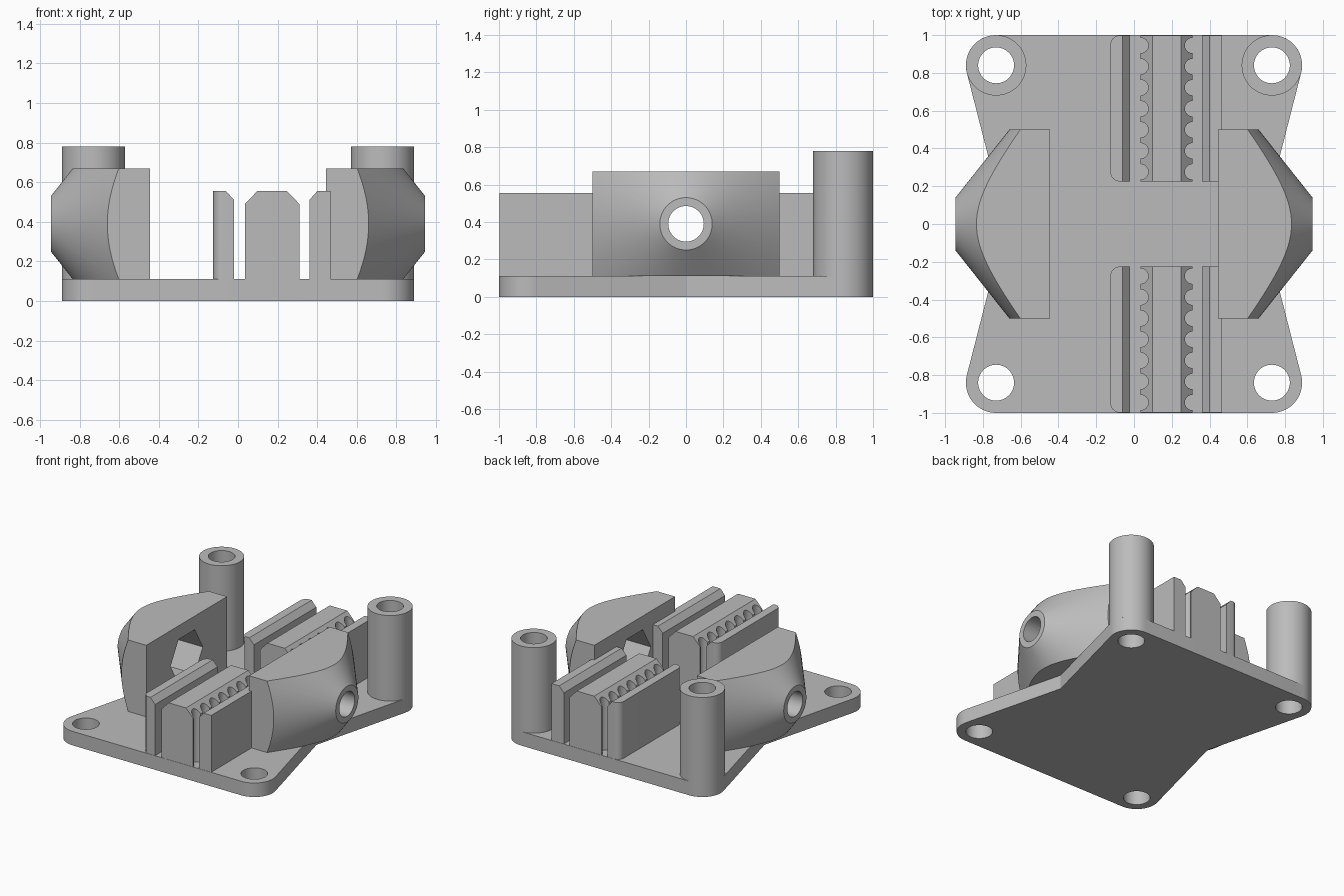
import bpy, bmesh
from math import pi, sin, cos, radians
from mathutils import Matrix, Vector

if "Cube" in bpy.data.objects:
    bpy.data.objects.remove(bpy.data.objects["Cube"], do_unlink=True)

GREY = (0.5, 0.5, 0.5, 1.0)
mat = bpy.data.materials.new("plain grey")
mat.use_nodes = True
mat.diffuse_color = GREY
mat.node_tree.nodes["Principled BSDF"].inputs["Base Color"].default_value = GREY

PLATE_Z = 0.11
HOLE_R = 0.095
CORNER = Vector((0.73, 0.84))
CORNER_R = 0.16


def finish(bm, name):
    bmesh.ops.recalc_face_normals(bm, faces=bm.faces)
    me = bpy.data.meshes.new(name)
    bm.to_mesh(me)
    bm.free()
    me.materials.append(mat)
    ob = bpy.data.objects.new(name, me)
    bpy.context.scene.collection.objects.link(ob)
    return ob


def add_cyl(bm, centre, r1, r2, depth, turn=None, segs=64):
    m = Matrix.Translation(centre) @ (turn or Matrix())
    bmesh.ops.create_cone(bm, cap_ends=True, segments=segs, radius1=r1,
                          radius2=r2, depth=depth, matrix=m)


def cylinder(name, *args, **kw):
    bm = bmesh.new()
    add_cyl(bm, *args, **kw)
    return finish(bm, name)


def prism(name, points, direction, bevel_x=None):
    """Extrude a closed outline; optionally round upright edges at one x."""
    bm = bmesh.new()
    face = bm.faces.new([bm.verts.new(p) for p in points])
    out = bmesh.ops.extrude_face_region(bm, geom=[face])
    moved = [g for g in out["geom"] if isinstance(g, bmesh.types.BMVert)]
    bmesh.ops.translate(bm, verts=moved, vec=direction)
    if bevel_x is not None:
        edges = [e for e in bm.edges
                 if all(abs(v.co.x - bevel_x) < 1e-4 for v in e.verts)
                 and abs(e.verts[0].co.y - e.verts[1].co.y) < 1e-4]
        bmesh.ops.bevel(bm, geom=edges, offset=0.05, segments=8,
                        profile=0.5, affect='EDGES')
    return finish(bm, name)


def boolean(ob, cutter, op='DIFFERENCE'):
    mod = ob.modifiers.new("cut", 'BOOLEAN')
    mod.operation, mod.object, mod.solver = op, cutter, 'EXACT'
    bpy.context.view_layer.objects.active = ob
    bpy.ops.object.modifier_apply(modifier=mod.name)
    bpy.data.objects.remove(cutter, do_unlink=True)


parts = []

# Base plate: rounded corners, sides pinched to a shallow V
quarter = []
for i in range(17):
    a = radians(-14.4 + 104.4 * i / 16)
    quarter.append((CORNER.x + CORNER_R * cos(a), CORNER.y + CORNER_R * sin(a)))
half = quarter + [(-x, y) for x, y in reversed(quarter)]
outline = [(0.68, 0)] + half + [(-0.68, 0)] + [(-x, -y) for x, y in half]
plate = prism("base_plate", [(x, y, 0) for x, y in outline], (0, 0, PLATE_Z))
holes = bmesh.new()
for sx in (-1, 1):
    for sy in (-1, 1):
        add_cyl(holes, (sx * CORNER.x, sy * CORNER.y, 0), HOLE_R, HOLE_R, 1)
boolean(plate, finish(holes, "plate_holes"))
parts.append(plate)

# Hollow posts at the back corners
for side, s in (("left", 1), ("right", -1)):
    x, y = s * CORNER.x, CORNER.y
    post = cylinder(side + "_post", (x, y, (PLATE_Z + 0.78) / 2),
                    CORNER_R, CORNER_R, 0.78 - PLATE_Z)
    boolean(post, cylinder("post_hole", (x, y, 0.5), HOLE_R, HOLE_R, 2))
    parts.append(post)

# Side bosses: a block trimmed by a sideways cone, with bore and nut pocket
for side, s in (("left", 1), ("right", -1)):
    turn = Matrix.Rotation(s * pi / 2, 4, 'Y')
    corners = [(s * x, y, PLATE_Z) for x, y in
               ((0.445, -0.5), (0.98, -0.5), (0.98, 0.5), (0.445, 0.5))]
    boss = prism(side + "_boss", corners, (0, 0, 0.56))
    boolean(boss, cylinder("cone", (s * 0.6725, 0, 0.39), 0.828, 0.14, 0.545,
                           turn, 96), 'INTERSECT')
    boolean(boss, cylinder("bore", (s * 0.7, 0, 0.39), HOLE_R, HOLE_R, 1, turn))
    boolean(boss, cylinder("nut_pocket", (s * 0.545, 0, 0.39), 0.2, 0.2, 0.4,
                           turn, 6))
    parts.append(boss)

# Belt clamps front and back: outer wall, toothed block, inner wall
TOP = 0.555
outer = [(-0.125, PLATE_Z), (-0.125, TOP), (-0.06, TOP), (-0.02, 0.51),
         (-0.02, PLATE_Z)]
block = [(0.035, PLATE_Z), (0.035, 0.49), (0.097, TOP), (0.248, TOP),
         (0.31, 0.49), (0.31, PLATE_Z)]
inner = [(0.36, PLATE_Z), (0.36, 0.51), (0.4, TOP), (0.467, TOP),
         (0.467, PLATE_Z)]
for end, s in (("front", -1), ("back", 1)):
    for name, prof, round_x in (("outer_wall", outer, -0.125),
                                ("toothed_block", block, None),
                                ("inner_wall", inner, None)):
        ob = prism(f"{end}_{name}", [(x, s * 0.225, z) for x, z in prof],
                   (0, s * 0.773, 0), round_x)
        if name == "toothed_block":
            teeth = bmesh.new()
            for x in (0.035, 0.31):
                for k in range(7):
                    add_cyl(teeth, (x, s * (0.276 + 0.1115 * k), 0.5),
                            0.041, 0.041, 1, segs=24)
            boolean(ob, finish(teeth, "tooth_grooves"))
        parts.append(ob)

# Smooth the round surfaces, keep edges sharp
bpy.ops.object.select_all(action='DESELECT')
for ob in parts:
    ob.select_set(True)
bpy.context.view_layer.objects.active = parts[0]
bpy.ops.object.shade_smooth_by_angle(angle=radians(25))
